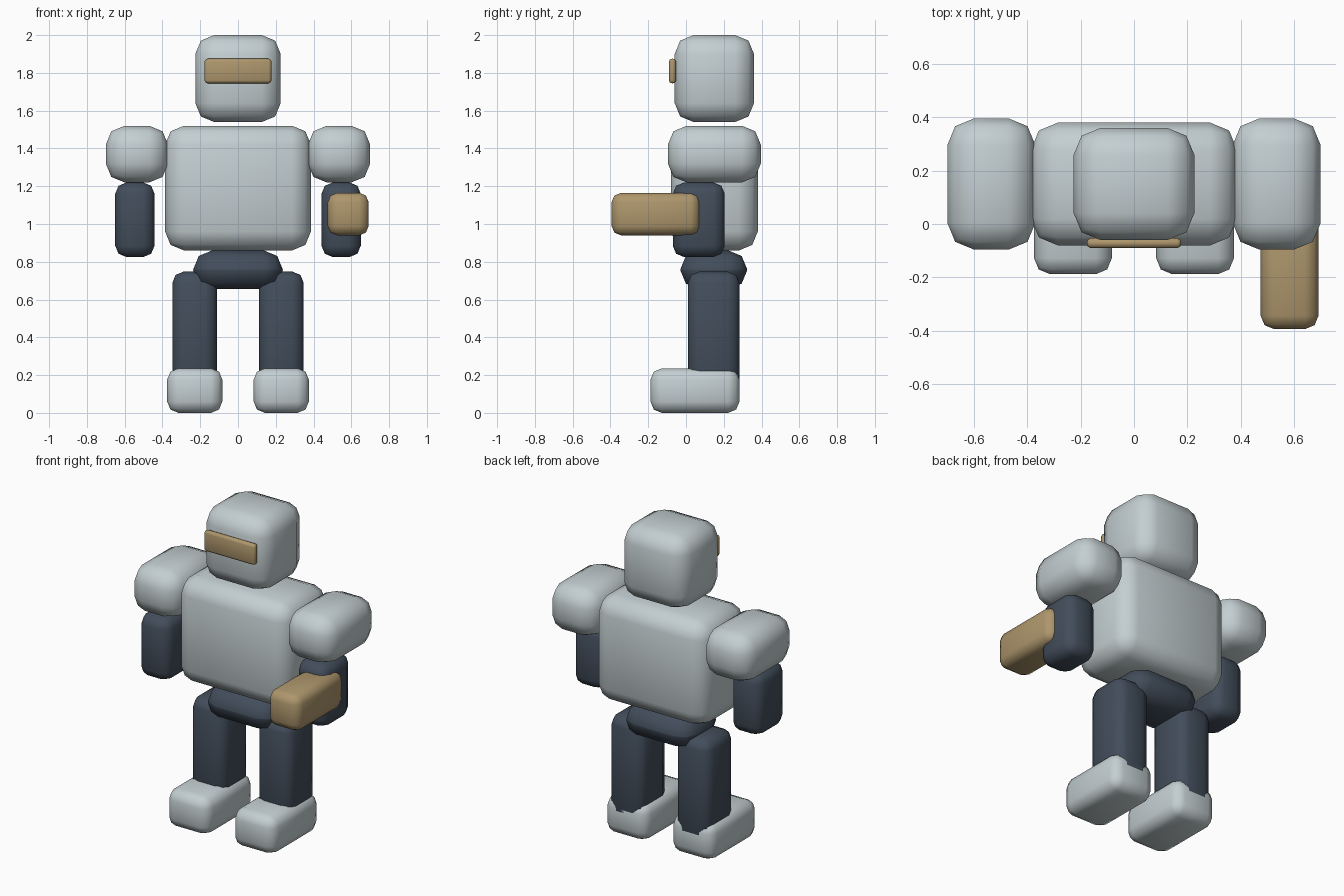
import bpy
from mathutils import Vector

if "Cube" in bpy.data.objects:
    bpy.data.objects.remove(bpy.data.objects["Cube"])


def material(name, rgb):
    mat = bpy.data.materials.new(name)
    mat.diffuse_color = (*rgb, 1.0)
    mat.use_nodes = True
    mat.node_tree.nodes["Principled BSDF"].inputs["Base Color"].default_value = mat.diffuse_color
    return mat


GREY = material("pale_grey", (0.55, 0.62, 0.64))
NAVY = material("dark_slate", (0.055, 0.075, 0.105))
TAN = material("tan", (0.42, 0.305, 0.15))


def rounded_box(name, x, y, z, bevel, mat):
    """Soft-edged box from (min, max) ranges on each axis."""
    lo, hi = Vector((x[0], y[0], z[0])), Vector((x[1], y[1], z[1]))
    bpy.ops.mesh.primitive_cube_add(size=1, location=(lo + hi) / 2)
    obj = bpy.context.object
    obj.name = name
    obj.dimensions = hi - lo
    bpy.ops.object.transform_apply(location=False, rotation=False, scale=True)
    mod = obj.modifiers.new("rounding", "BEVEL")
    mod.width = bevel
    mod.segments = 2
    mod.limit_method = 'NONE'
    obj.data.materials.append(mat)
    bpy.ops.object.shade_smooth()
    return obj


def pair(name, x, y, z, bevel, mat):
    """The same box on both sides of the body."""
    rounded_box("left_" + name, x, y, z, bevel, mat)
    rounded_box("right_" + name, (-x[1], -x[0]), y, z, bevel, mat)


# Head and visor
rounded_box("head", (-0.226, 0.226), (-0.06, 0.36), (1.54, 2.0), 0.1, GREY)
rounded_box("visor", (-0.177, 0.177), (-0.09, -0.053), (1.745, 1.875), 0.015, TAN)

# Body
rounded_box("torso", (-0.386, 0.386), (-0.08, 0.38), (0.86, 1.52), 0.1, GREY)
rounded_box("pelvis", (-0.237, 0.237), (-0.03, 0.324), (0.655, 0.86), 0.1, NAVY)

# Arms
pair("shoulder", (0.37, 0.70), (-0.096, 0.396), (1.22, 1.52), 0.1, GREY)
pair("forearm", (0.442, 0.65), (-0.07, 0.205), (0.825, 1.22), 0.06, NAVY)

# Legs
pair("leg", (0.112, 0.348), (0.01, 0.283), (0.1, 0.748), 0.06, NAVY)
pair("foot", (0.083, 0.375), (-0.188, 0.283), (0.0, 0.236), 0.06, GREY)

# Blaster on the left forearm
rounded_box("blaster", (0.475, 0.692), (-0.394, 0.073), (0.94, 1.165), 0.05, TAN)
